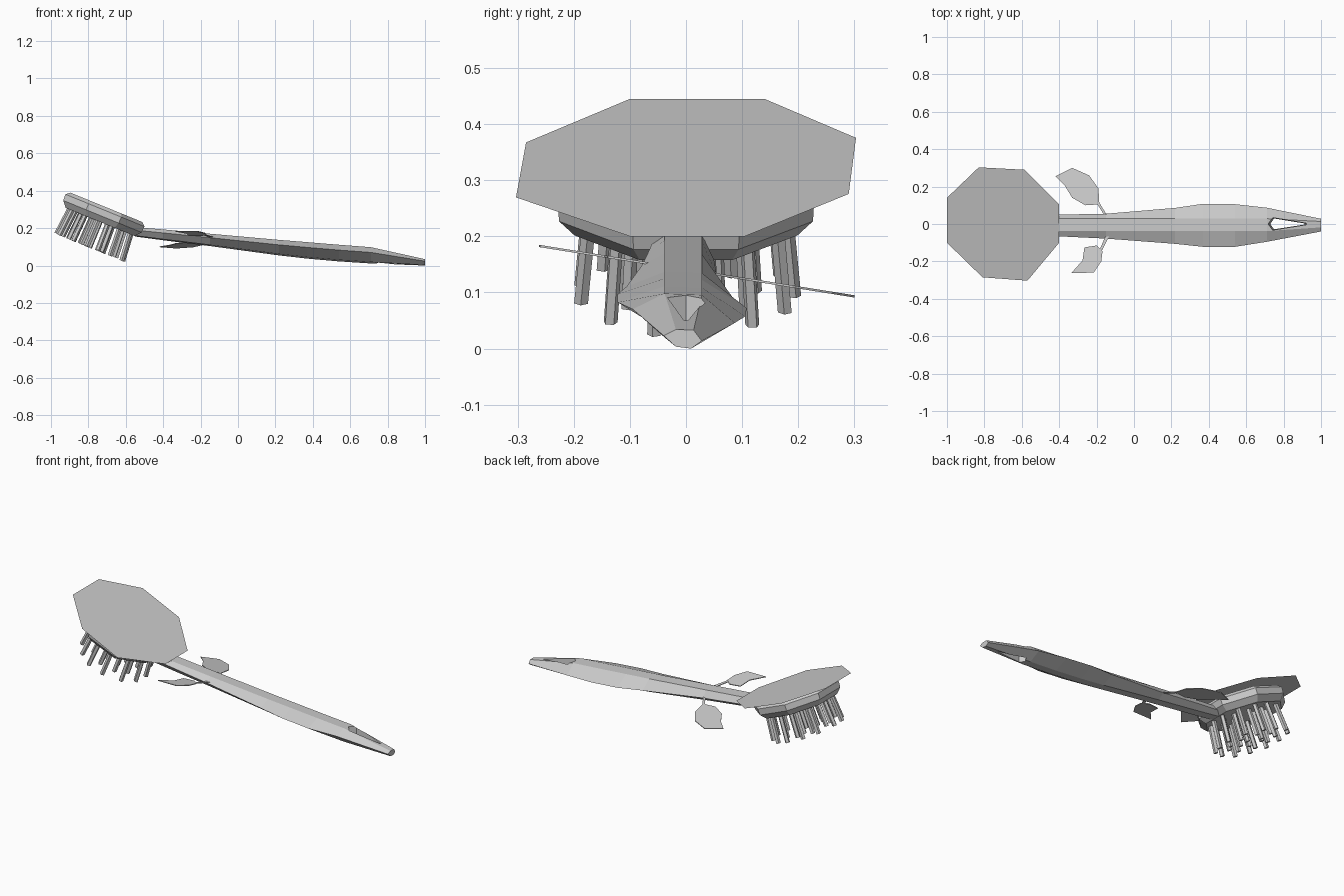
import bpy, bmesh, math, random
from mathutils import Vector, Matrix

if "Cube" in bpy.data.objects:
    bpy.data.objects.remove(bpy.data.objects["Cube"])

random.seed(4)
TILT = math.radians(22.2)
HEAD = Matrix.Translation((-0.7, 0, 0.3225)) @ Matrix.Rotation(TILT, 4, 'Y')


def make(name, bm):
    bmesh.ops.recalc_face_normals(bm, faces=bm.faces)
    me = bpy.data.meshes.new(name)
    bm.to_mesh(me)
    bm.free()
    ob = bpy.data.objects.new(name, me)
    bpy.context.collection.objects.link(ob)
    return ob


def loft(bm, rings):
    vs = [[bm.verts.new(p) for p in r] for r in rings]
    n = len(vs[0])
    for a, b in zip(vs, vs[1:]):
        for i in range(n):
            bm.faces.new((a[i], a[(i + 1) % n], b[(i + 1) % n], b[i]))
    bm.faces.new(vs[0][::-1])
    bm.faces.new(vs[-1])


def ring(n, r, z, off=0.0, c=(0, 0)):
    return [Vector((c[0] + r * math.cos(off + 2 * math.pi * i / n),
                    c[1] + r * math.sin(off + 2 * math.pi * i / n), z)) for i in range(n)]


# flat octagonal cover on the head
bm = bmesh.new()
outline = [(-1, .14), (-.83, .303), (-.585, .29), (-.4, .105),
           (-.4, -.1), (-.57, -.303), (-.81, -.285), (-1, -.1)]
bm.faces.new([bm.verts.new((x, y, .3225 - (x + .7) * math.tan(TILT))) for x, y in outline])
make("head_cover", bm)

# octagonal brush head
bm = bmesh.new()
loft(bm, [[HEAD @ p for p in ring(8, r, z, math.pi / 8)]
          for z, r in ((-.012, .225), (-.03, .247), (-.065, .245), (-.097, .215))])
make("brush_head", bm)

# bristles in rings, splayed a little
bm = bmesh.new()
for count, rad in ((13, .178), (9, .115), (5, .055)):
    for k in range(count):
        a = 2 * math.pi * (k + random.uniform(-.12, .12)) / count + rad * 9
        c = (rad * math.cos(a), rad * math.sin(a))
        s = 1.08
        loft(bm, [[HEAD @ p for p in ring(5, .013, -.09, a, c)],
                  [HEAD @ p for p in ring(5, .013, -.247 + random.uniform(0, .006), a,
                                          (c[0] * s, c[1] * s))]])
make("bristles", bm)

# handle: six-sided sections (x, y low, y high, z top, z bottom), rolled slightly
sections = [(-.55, -.06, .042, .205, .155), (-.4, -.066, .05, .193, .135),
            (-.15, -.078, .055, .17, .104), (.22, -.106, .086, .137, .054),
            (.37, -.122, .108, .125, .037), (.54, -.122, .106, .111, .022),
            (.71, -.095, .087, .098, .011), (1.0, -.04, .028, .034, 0)]
rings = []
for x, lo, hi, zt, zb in sections:
    m, h = (zt + zb) / 2, zt - zb
    t = .018 if x > .9 else .038
    rings.append([(x, lo, m + .18 * h), (x, -t, zt), (x, t * .75, zt - .03 * h),
                  (x, hi, m - .1 * h), (x, t * .5, zb), (x, -t, zb + .1 * h)])
bm = bmesh.new()
loft(bm, rings)
handle = make("handle", bm)

# tapered hanging hole, flaring towards the top
bm = bmesh.new()
slot = [(.715, .0), (.74, .036), (.94, .004), (.94, -.004), (.74, -.034)]
loft(bm, [[(.79 + (x - .79) * k, y * k, z) for x, y in slot] for z, k in ((-.05, .7), (.15, 1.08))])
cutter = make("hole_cutter", bm)
mod = handle.modifiers.new("hole", 'BOOLEAN')
mod.object = cutter
mod.operation = 'DIFFERENCE'
mod.solver = 'EXACT'
cutter.hide_render = True
cutter.hide_set(True)

# thin leaves with stems, lying on a plane sloped across y
leaves = {
    "leaf_back": ([(-.42, .255), (-.33, .3), (-.24, .26), (-.19, .19), (-.185, .105),
                   (-.26, .1), (-.33, .14), (-.37, .205)],
                  [(-.14, .04), (-.155, .04), (-.197, .108), (-.185, .113)]),
    "leaf_front": ([(-.335, -.262), (-.215, -.26), (-.175, -.2), (-.168, -.145), (-.2, -.115),
                    (-.265, -.125), (-.275, -.195)],
                   [(-.13, -.06), (-.15, -.06), (-.183, -.135), (-.17, -.14)]),
}
for name, parts in leaves.items():
    bm = bmesh.new()
    for poly in parts:
        loft(bm, [[(x, y, .141 - .16 * y + dz) for x, y in poly] for dz in (-.002, .002)])
    make(name, bm)
